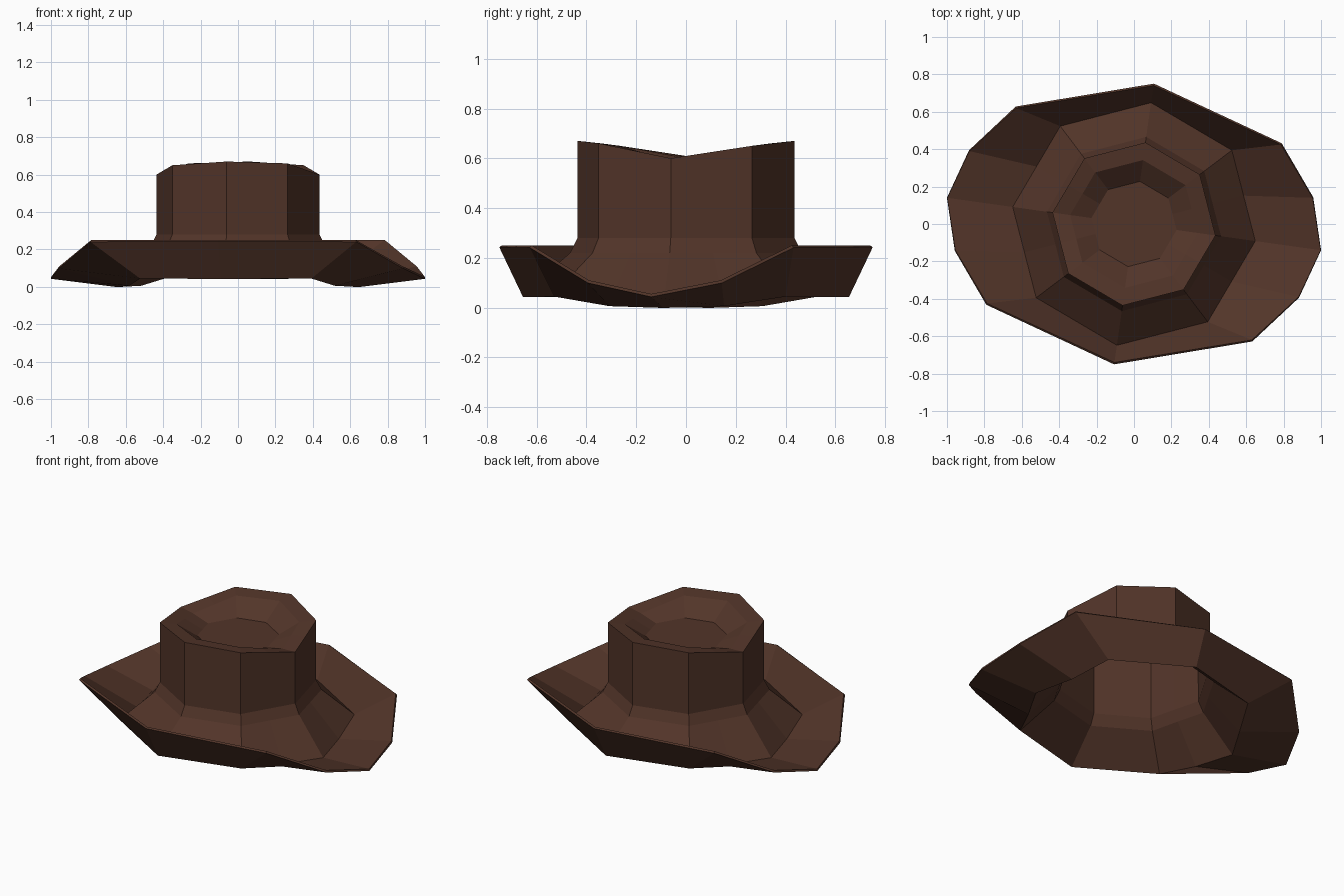
import bpy, bmesh, math

if "Cube" in bpy.data.objects:
    bpy.data.objects.remove(bpy.data.objects["Cube"])

felt = bpy.data.materials.new("brown_felt")
felt.diffuse_color = (0.085, 0.035, 0.022, 1)
felt.use_nodes = True
felt.node_tree.nodes["Principled BSDF"].inputs["Base Color"].default_value = felt.diffuse_color


def ring(r, heights):
    """Octagon ring turned 8 degrees, with a midpoint on the edges at each side.
    heights holds one z for each of the six points of a half turn."""
    def p(a):
        return (r * math.cos(math.radians(a)), r * math.sin(math.radians(a)))

    def mid(a, b):
        return ((a[0] + b[0]) / 2, (a[1] + b[1]) / 2)

    a, b, c, d = p(82), p(37), p(-8), p(-53)
    flat = [a, b, mid(b, c), c, mid(c, d), d]
    return full_turn([(x, y, z) for (x, y), z in zip(flat, heights)])


def full_turn(half):
    return half + [(-x, -y, z) for x, y, z in half]


# brim edge: raised at front and back, dipping at the two sides
brim_edge = full_turn([(0.105, 0.74, 0.25), (0.785, 0.425, 0.25), (0.955, 0.14, 0.11),
                       (0.998, -0.14, 0.055), (0.88, -0.39, 0.11), (0.63, -0.62, 0.25)])
rim = [0.67, 0.65, 0.625, 0.60, 0.63, 0.66]

# rings from the brim edge up the crown and into the dented top
rings = [
    brim_edge,
    ring(0.655, [0.062, 0.062, 0.02, 0.013, 0.02, 0.062]),
    ring(0.47, [0.22] * 6),
    ring(0.44, [0.28] * 6),
    ring(0.44, rim),
    ring(0.345, [z - 0.01 for z in rim]),
    ring(0.23, [0.565] * 6),
]

bm = bmesh.new()
loops = [[bm.verts.new(co) for co in r] for r in rings]
for a, b in zip(loops, loops[1:]):
    for i in range(12):
        j = (i + 1) % 12
        bm.faces.new((a[j], a[i], b[i], b[j]))
bm.faces.new(loops[-1][::-1])
mesh = bpy.data.meshes.new("hat")
bm.to_mesh(mesh)
bm.free()

hat = bpy.data.objects.new("hat", mesh)
bpy.context.collection.objects.link(hat)
mesh.materials.append(felt)

# felt thickness, grown towards the inside
solid = hat.modifiers.new("thickness", 'SOLIDIFY')
solid.thickness = 0.012
solid.offset = -1
solid.use_even_offset = True
